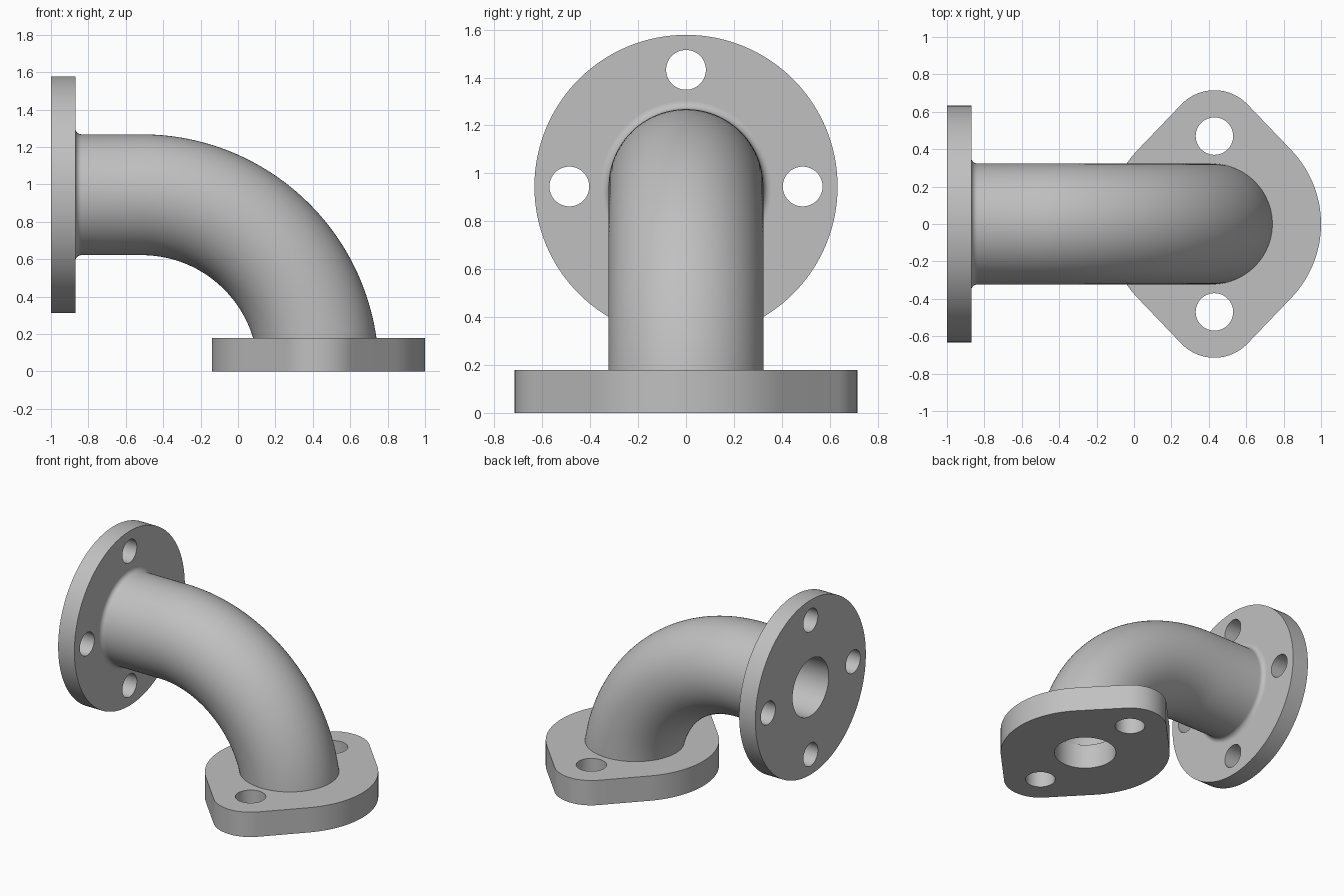
import bpy, bmesh
from math import sin, cos, pi, asin
from mathutils import Vector, Matrix

if "Cube" in bpy.data.objects:
    bpy.data.objects.remove(bpy.data.objects["Cube"], do_unlink=True)

AXIS_Z = 0.945       # height of the horizontal pipe axis, also the bend radius
BASE_X = 0.43        # x of the vertical outlet
BEND_X = BASE_X - AXIS_Z
PIPE_R, BORE_R, FILLET = 0.323, 0.207, 0.033
FACE_X, BASE_TOP = -0.87, 0.18

metal = bpy.data.materials.new("grey metal")
metal.use_nodes = True
grey = (0.527, 0.527, 0.527, 1)
metal.diffuse_color = grey
metal.node_tree.nodes["Principled BSDF"].inputs["Base Color"].default_value = grey


def make_object(name, bm):
    bmesh.ops.recalc_face_normals(bm, faces=bm.faces)
    mesh = bpy.data.meshes.new(name)
    bm.to_mesh(mesh)
    bm.free()
    mesh.materials.append(metal)
    obj = bpy.data.objects.new(name, mesh)
    bpy.context.collection.objects.link(obj)
    return obj


def cylinder(name, radius, start, end, sides=64):
    start, end = Vector(start), Vector(end)
    axis = end - start
    turn = axis.to_track_quat('Z', 'Y').to_matrix().to_4x4()
    bm = bmesh.new()
    bmesh.ops.create_cone(bm, cap_ends=True, segments=sides, radius1=radius,
                          radius2=radius, depth=axis.length,
                          matrix=Matrix.Translation((start + end) / 2) @ turn)
    return make_object(name, bm)


def swept_tube(name, stations, sides=96):
    """Solid through round sections: (x, z, tilt, radius)."""
    bm = bmesh.new()
    rings = []
    for x, z, tilt, r in stations:
        rings.append([bm.verts.new((x + r * sin(t) * cos(tilt), r * cos(t),
                                    z + r * sin(t) * sin(tilt)))
                      for t in (2 * pi * i / sides for i in range(sides))])
    for a, b in zip(rings, rings[1:]):
        for i in range(sides):
            j = (i + 1) % sides
            bm.faces.new((a[i], a[j], b[j], b[i]))
    bm.faces.new(rings[0])
    bm.faces.new(rings[-1])
    return make_object(name, bm)


def cut(obj, cutters):
    bpy.context.view_layer.objects.active = obj
    for cutter in cutters:
        cutter.hide_render = True
        mod = obj.modifiers.new("cut", 'BOOLEAN')
        mod.operation = 'DIFFERENCE'
        mod.solver = 'EXACT'
        mod.object = cutter
        bpy.ops.object.modifier_apply(modifier=mod.name)
        bpy.data.objects.remove(cutter, do_unlink=True)


def bend(radius, steps=48):
    for i in range(steps + 1):
        a = pi / 2 * (1 - i / steps)
        yield (BEND_X + AXIS_Z * cos(a), AXIS_Z * sin(a), a, radius)


# Round flange with four bolt holes and the bore
round_flange = cylinder("round_flange", 0.633, (-1, 0, AXIS_Z), (FACE_X, 0, AXIS_Z), 128)
holes = [cylinder("bore_cutter", BORE_R, (-1.1, 0, AXIS_Z), (-0.8, 0, AXIS_Z), 96)]
for k in range(4):
    y, z = 0.487 * cos(k * pi / 2), AXIS_Z + 0.487 * sin(k * pi / 2)
    holes.append(cylinder("bolt_cutter", 0.083, (-1.1, y, z), (-0.8, y, z)))
cut(round_flange, holes)

# Base flange: a large disc blended into two eared ends by tangent lines
DISC_R, EAR_R, EAR_Y = 0.57, 0.245, 0.47
lean = asin((DISC_R - EAR_R) / EAR_Y)
bm = bmesh.new()
outline = []
for cy, r, first, last in ((0, DISC_R, -lean, lean),
                           (EAR_Y, EAR_R, lean, pi - lean),
                           (0, DISC_R, pi - lean, pi + lean),
                           (-EAR_Y, EAR_R, pi + lean, 2 * pi - lean)):
    for i in range(33):
        a = first + (last - first) * i / 32
        outline.append(bm.verts.new((BASE_X + r * cos(a), cy + r * sin(a), 0)))
bottom = bm.faces.new(outline)
top = bmesh.ops.extrude_face_region(bm, geom=[bottom], use_keep_orig=True)
bmesh.ops.translate(bm, vec=(0, 0, BASE_TOP),
                    verts=[g for g in top["geom"] if isinstance(g, bmesh.types.BMVert)])
base_flange = make_object("base_flange", bm)
cut(base_flange, [cylinder("hole_cutter", r, (BASE_X, y, -0.1), (BASE_X, y, 0.3), 96)
                  for y, r in ((0, BORE_R), (EAR_Y, 0.1), (-EAR_Y, 0.1))])

# Elbow pipe: filleted root, straight run, quarter bend, hollowed and trimmed
root = []
for i in range(9):
    a = pi / 2 * i / 8
    root.append((FACE_X + FILLET * (1 - cos(a)), AXIS_Z, pi / 2,
                 PIPE_R + FILLET * (1 - sin(a))))
elbow_pipe = swept_tube("elbow_pipe", root + list(bend(PIPE_R)))
bore = swept_tube("bore_cutter", [(-1.1, AXIS_Z, pi / 2, BORE_R)] + list(bend(BORE_R))
                  + [(BASE_X, -0.1, 0, BORE_R)])
trim = cylinder("trim_cutter", 0.8, (BASE_X, 0, -0.3), (BASE_X, 0, BASE_TOP))
cut(elbow_pipe, [bore, trim])

# Smooth curved walls, keep machined edges sharp
bpy.ops.object.select_all(action='DESELECT')
for part in (round_flange, base_flange, elbow_pipe):
    part.select_set(True)
bpy.context.view_layer.objects.active = elbow_pipe
bpy.ops.object.shade_smooth_by_angle(angle=pi / 6)
